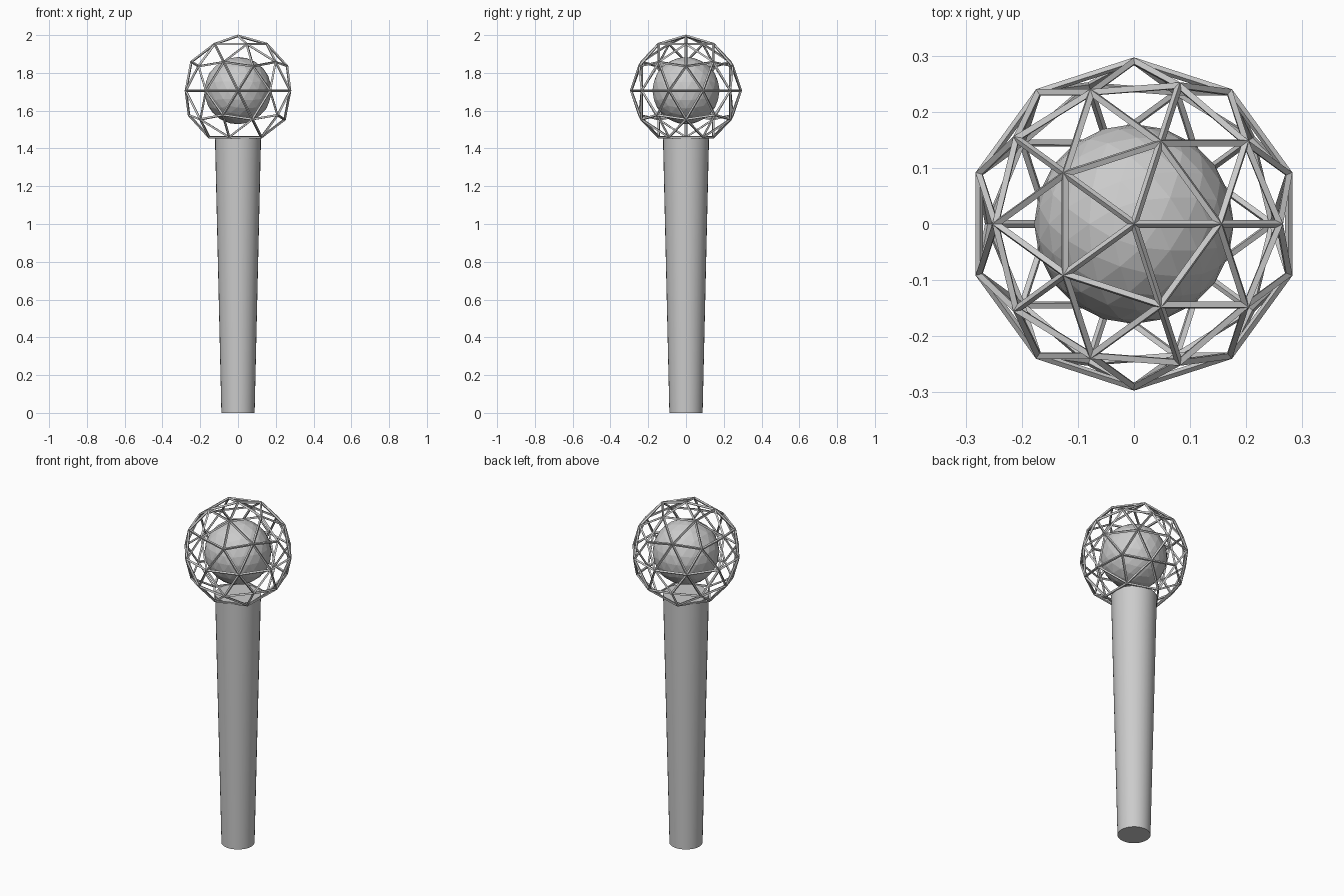
import bpy

if "Cube" in bpy.data.objects:
    bpy.data.objects.remove(bpy.data.objects["Cube"])

HEAD_Z = 1.706

# Tapered handle
bpy.ops.mesh.primitive_cone_add(vertices=32, radius1=0.088, radius2=0.122,
                                depth=1.46, location=(0, 0, 0.73))
handle = bpy.context.object
handle.name = "handle"
bpy.ops.object.shade_smooth_by_angle()

# Inner foam ball
bpy.ops.mesh.primitive_ico_sphere_add(subdivisions=3, radius=0.178, location=(0, 0, HEAD_Z))
bpy.context.object.name = "inner_ball"

# Wire cage: icosphere struts, open at the bottom where the handle meets it
bpy.ops.mesh.primitive_ico_sphere_add(subdivisions=2, radius=0.29, location=(0, 0, HEAD_Z))
cage = bpy.context.object
cage.name = "wire_cage"
import bmesh
bm = bmesh.new()
bm.from_mesh(cage.data)
low = min(bm.verts, key=lambda v: v.co.z)
bmesh.ops.delete(bm, geom=[low], context='VERTS')
bm.to_mesh(cage.data)
bm.free()
wire = cage.modifiers.new("struts", 'WIREFRAME')
wire.thickness = 0.014
wire.offset = 0
wire.use_boundary = True
wire.use_even_offset = True
